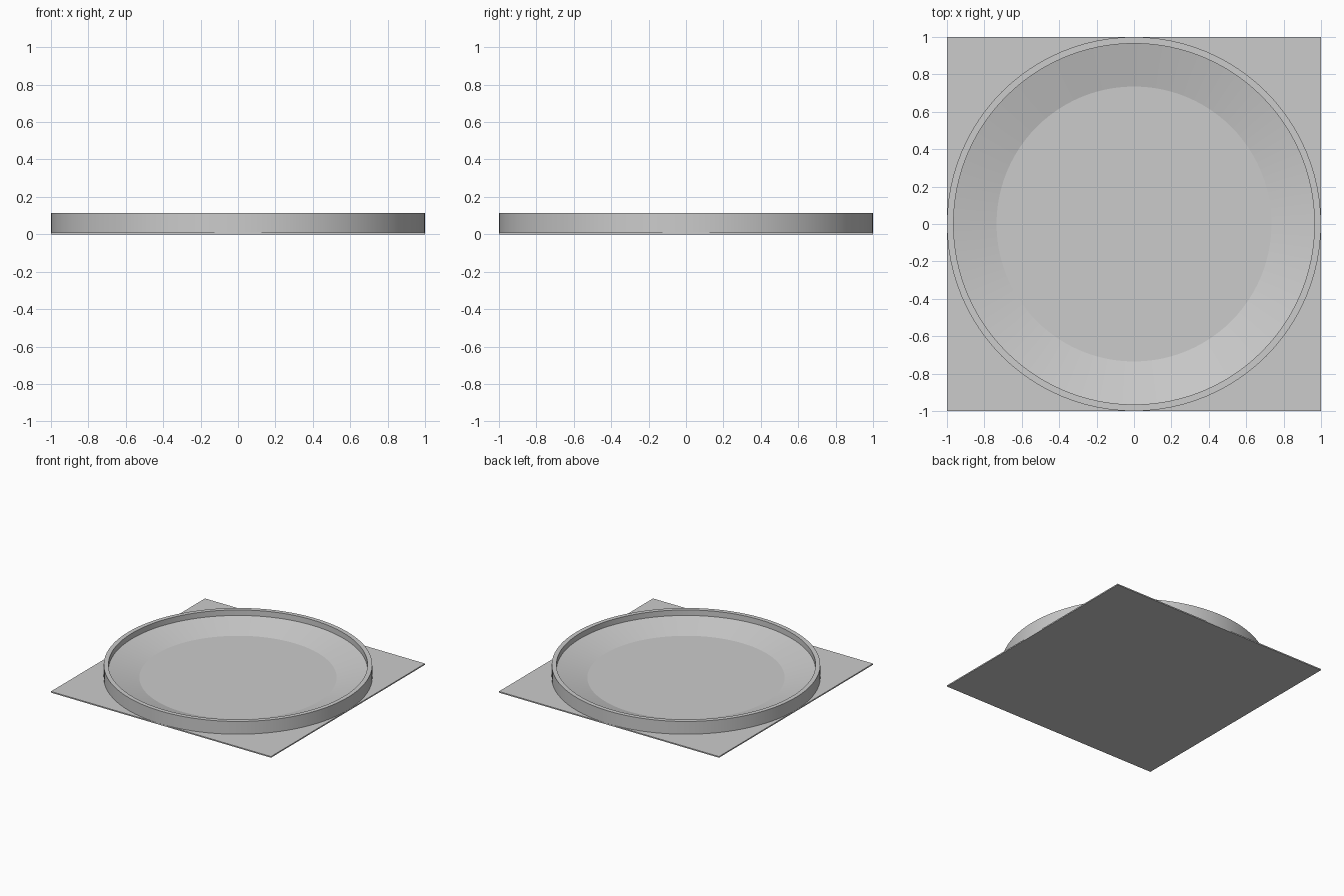
import bpy, bmesh, math

if "Cube" in bpy.data.objects:
    bpy.data.objects.remove(bpy.data.objects["Cube"])

SEGMENTS = 96


def lathe(name, profile):
    """Revolve a closed (radius, z) profile around the z axis."""
    bm = bmesh.new()
    rings = []
    for i in range(SEGMENTS):
        a = 2 * math.pi * i / SEGMENTS
        rings.append([bm.verts.new((r * math.cos(a), r * math.sin(a), z)) for r, z in profile])
    n = len(profile)
    for i in range(SEGMENTS):
        p, q = rings[i], rings[(i + 1) % SEGMENTS]
        for j in range(n):
            k = (j + 1) % n
            bm.faces.new((p[j], q[j], q[k], p[k]))
    bmesh.ops.recalc_face_normals(bm, faces=bm.faces)
    mesh = bpy.data.meshes.new(name)
    bm.to_mesh(mesh)
    bm.free()
    obj = bpy.data.objects.new(name, mesh)
    bpy.context.collection.objects.link(obj)
    bpy.ops.object.select_all(action='DESELECT')
    obj.select_set(True)
    bpy.context.view_layer.objects.active = obj
    bpy.ops.object.shade_smooth_by_angle(angle=math.radians(12))
    return obj


# Thin square base plate
bpy.ops.mesh.primitive_cube_add(size=1, location=(0, 0, 0.005))
plate = bpy.context.object
plate.name = "base_plate"
plate.scale = (2, 2, 0.01)

# Raised round wall
lathe("rim_wall", [(0.965, 0.005), (1.0, 0.005), (1.0, 0.115), (0.965, 0.115)])

# Sloped bank running from the rim down to the flat floor
lathe("sloped_bank", [(0.735, 0.01), (0.966, 0.07), (0.966, 0.006), (0.735, 0.006)])
